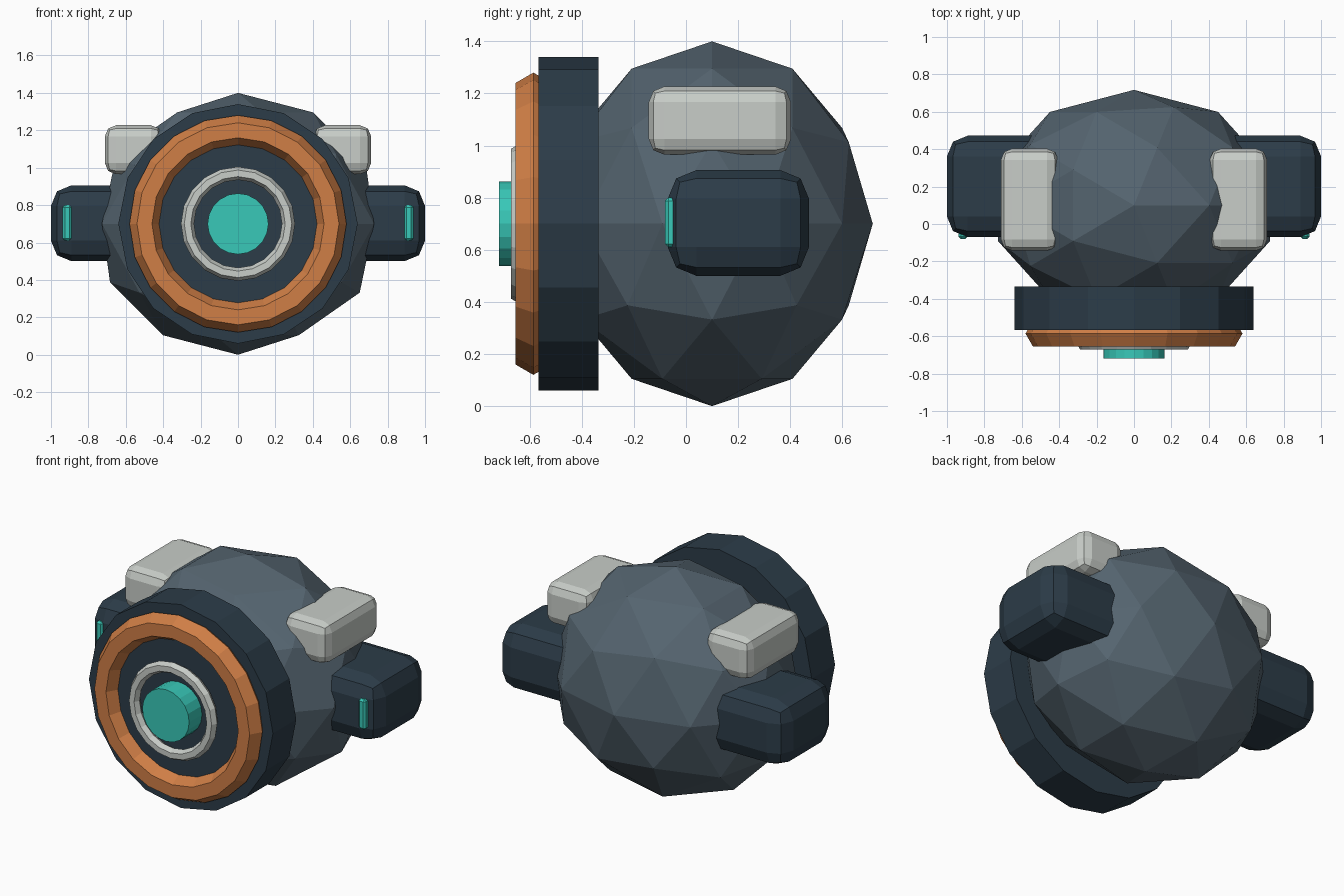
import bpy
import math

cube = bpy.data.objects.get("Cube")
if cube:
    bpy.data.objects.remove(cube, do_unlink=True)

MID_Z = 0.70


def material(name, rgb):
    mat = bpy.data.materials.new(name)
    mat.use_nodes = True
    mat.diffuse_color = (*rgb, 1)
    mat.node_tree.nodes["Principled BSDF"].inputs["Base Color"].default_value = (*rgb, 1)
    return mat


slate = material("slate grey", (0.089, 0.127, 0.159))
navy = material("dark navy", (0.025, 0.045, 0.065))
orange = material("orange", (0.63, 0.21, 0.061))
pale = material("pale grey", (0.578, 0.61, 0.578))
teal = material("teal", (0.04, 0.578, 0.479))


def finish(name, mat):
    obj = bpy.context.object
    obj.name = name
    obj.data.materials.clear()
    obj.data.materials.append(mat)
    return obj


def disc(name, mat, radius, front, back, sides):
    """Cylinder whose axis runs along y."""
    bpy.ops.mesh.primitive_cylinder_add(
        vertices=sides, radius=radius, depth=back - front,
        location=(0, (front + back) / 2, MID_Z), rotation=(math.pi / 2, 0, 0))
    return finish(name, mat)


def ring(name, mat, major, minor, y):
    """Faceted torus facing the front."""
    bpy.ops.mesh.primitive_torus_add(
        major_radius=major, minor_radius=minor, major_segments=20, minor_segments=6,
        location=(0, y, MID_Z), rotation=(math.pi / 2, 0, 0))
    obj = finish(name, mat)
    obj.data.shade_flat()
    return obj


def block(name, mat, low, high, bevel, segments=2):
    """Bevelled box between two corners."""
    bpy.ops.mesh.primitive_cube_add(
        size=1, location=[(a + b) / 2 for a, b in zip(low, high)])
    obj = finish(name, mat)
    obj.scale = [b - a for a, b in zip(low, high)]
    bpy.ops.object.transform_apply(location=False, rotation=False, scale=True)
    mod = obj.modifiers.new("Bevel", "BEVEL")
    mod.width = bevel
    mod.segments = segments
    return obj


def block_pair(name, mat, low, high, bevel, segments=2):
    block("left_" + name, mat, low, high, bevel, segments)
    block("right_" + name, mat, (-high[0], *low[1:]), (-low[0], *high[1:]), bevel, segments)


# Faceted round body
bpy.ops.mesh.primitive_ico_sphere_add(subdivisions=2, radius=1, location=(0, 0.10, MID_Z))
body = finish("body", slate)
body.scale = (0.765, 0.617, 0.70)
bpy.ops.object.transform_apply(location=False, rotation=False, scale=True)

# Front eye: collar, rings and glowing pupil
disc("eye_collar", navy, 0.64, -0.567, -0.335, 16)
disc("eye_lens", navy, 0.43, -0.59, -0.55, 20)
ring("eye_outer_ring", orange, 0.50, 0.08, -0.586)
ring("eye_inner_ring", pale, 0.27, 0.035, -0.642)
disc("eye_pupil", teal, 0.163, -0.718, -0.57, 20)

# Side pods with lights on their front corners
block_pair("side_pod", navy, (0.40, -0.07, 0.50), (1.0, 0.472, 0.906), 0.11)
block_pair("pod_light", teal, (0.89, -0.08, 0.61), (0.938, -0.03, 0.80), 0.012, 1)

# Shoulder blocks above the pods
block_pair("shoulder_block", pale, (0.405, -0.143, 0.965), (0.712, 0.403, 1.227), 0.06)
